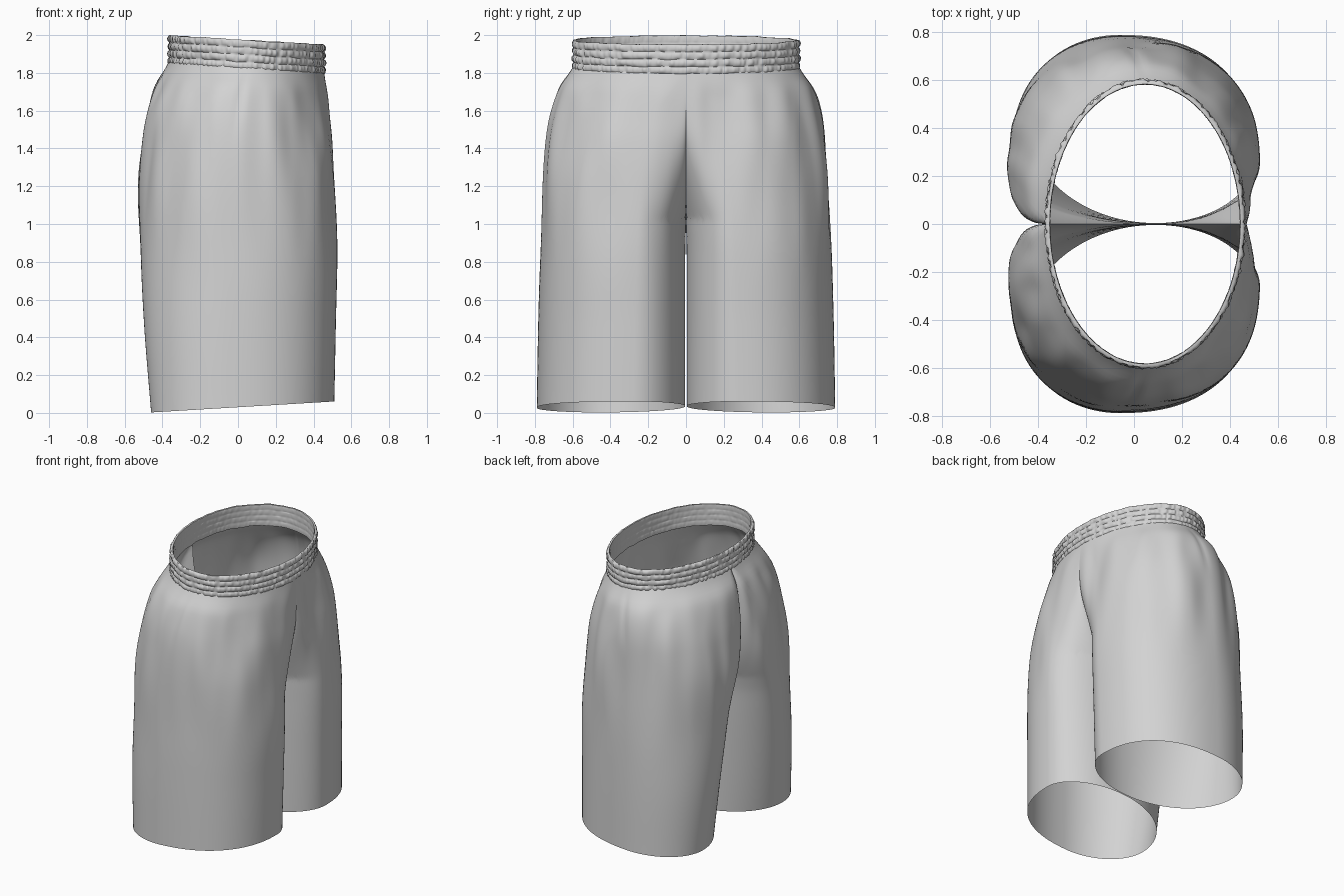
import bpy
import bmesh
from math import sin, cos, pi, asin
from mathutils import Vector, noise

cube = bpy.data.objects.get("Cube")
if cube:
    bpy.data.objects.remove(cube, do_unlink=True)

GREY = (0.65, 0.65, 0.65, 1)
fabric = bpy.data.materials.new("light grey fabric")
fabric.use_nodes = True
fabric.diffuse_color = GREY
fabric.node_tree.nodes["Principled BSDF"].inputs["Base Color"].default_value = GREY

HEM, CROTCH, WAIST = 0.03, 1.03, 1.84
CROTCH_X = 0.09
BACK_RIM = -0.365

# Height, back x, front x, y of back edge, y of front edge, x of outer side, outer y
PROFILE = [
    (0.03, -0.46, 0.51, 0.46, 0.28, -0.06, 0.79),
    (0.45, -0.495, 0.518, 0.4, 0.27, -0.06, 0.783),
    (0.85, -0.517, 0.525, 0.31, 0.26, -0.05, 0.772),
    (1.2, -0.53, 0.51, 0.22, 0.24, -0.04, 0.76),
    (1.45, -0.507, 0.495, 0.17, 0.2, -0.02, 0.741),
    (1.6, -0.475, 0.479, 0.13, 0.15, 0.0, 0.715),
    (1.72, -0.432, 0.468, 0.07, 0.08, 0.02, 0.675),
    (1.8, -0.385, 0.46, 0.02, 0.02, 0.04, 0.62),
    (1.84, -0.365, 0.455, 0.0, 0.0, 0.045, 0.595),
]


def section(h):
    """Smoothly interpolated profile row at height h."""
    i = 0
    while i < len(PROFILE) - 2 and h > PROFILE[i + 1][0]:
        i += 1
    a, b = PROFILE[i], PROFILE[i + 1]
    p, q = PROFILE[max(i - 1, 0)], PROFILE[min(i + 2, len(PROFILE) - 1)]
    d = b[0] - a[0]
    t = (h - a[0]) / d
    out = []
    for c in range(1, len(a)):
        ma = (b[c] - p[c]) / (b[0] - p[0]) * d
        mb = (q[c] - a[c]) / (q[0] - a[0]) * d
        out.append((2*t**3 - 3*t*t + 1) * a[c] + (t**3 - 2*t*t + t) * ma
                   + (3*t*t - 2*t**3) * b[c] + (t**3 - t*t) * mb)
    return out


def smoothstep(lo, hi, v):
    t = max(0.0, min(1.0, (v - lo) / (hi - lo)))
    return t * t * (3 - 2 * t)


def quarter(f, n):
    """Quarter of a superellipse, from (1, 0) at f = 0 to (0, 1) at f = 1."""
    return max(0.0, cos(f * pi / 2)) ** (2 / n), max(0.0, sin(f * pi / 2)) ** (2 / n)


def tilt(x, h):
    """Slope the hem and the waist in opposite directions."""
    return h + 0.062 * x * (1 - 2 * h / WAIST)


def cloth_point(kind, u, s, side):
    """kind is outer, front or back; u runs along the section, s up the column."""
    drop = WAIST - CROTCH
    top = WAIST if kind == "outer" else WAIST - drop * sin(u * pi / 2)
    h = HEM + (top - HEM) * s
    back, front, cy_back, cy_front, x_out, outer = section(h)
    f = 0.0
    if kind == "outer":
        is_front = u <= 0.5
        edge, cy = (front, cy_front) if is_front else (back, cy_back)
        full = 2 + 0.3 * smoothstep(WAIST, 1.2, h) if is_front else 2
        a, b = quarter(2 * u if is_front else 2 - 2 * u, full)
        x = x_out + (edge - x_out) * a
        y = cy + (outer - cy) * b
    else:
        # Inner thigh, running from the widest line to the seam
        q = max(0.0, min(1.0, (WAIST - h) / drop))
        reach = asin(q) * 2 / pi
        f = min(1.0, u / reach) if reach > 1e-6 else 0.0
        if kind == "front":
            edge, cy, full = front, cy_front, 2
            seam = CROTCH_X + (front - CROTCH_X) * (1 - q ** 3)
        else:
            edge, cy, full = back, cy_back, 2 + 1.2 * smoothstep(0.9, 1.5, h)
            seam = CROTCH_X + (BACK_RIM - CROTCH_X) * (1 - q ** 2.4)
        a, b = quarter(f, full)
        x = seam + (edge - seam) * a
        y = cy * (1 - b) + 0.004 * f * smoothstep(CROTCH, CROTCH - 0.2, h)
    # Soft vertical folds gathered under the waistband
    away = Vector((x - x_out, y - cy * 0.5, 0)).normalized()
    gather = smoothstep(0.6, 1.5, h) * smoothstep(WAIST, 1.68, h)
    amount = 0.024 * gather * noise.noise(Vector((x * 7, y * side * 7, h * 1.3)))
    if kind == "outer":
        # Pressed-in side seam
        amount -= 0.01 * gather * smoothstep(1.4, 1.7, h) * max(0, 1 - abs(u - 0.5) * 40)
    amount *= (1 - f) * min(1.0, y * 12)
    x += away.x * amount
    y = max(0.0, y + away.y * amount)
    return Vector((x, y * side, tilt(x, h)))


def finish(bm, name):
    mesh = bpy.data.meshes.new(name)
    bmesh.ops.recalc_face_normals(bm, faces=bm.faces)
    far = max(bm.faces, key=lambda face: face.calc_center_median().y)
    if far.normal.y < 0:
        bmesh.ops.reverse_faces(bm, faces=bm.faces)
    bm.to_mesh(mesh)
    bm.free()
    mesh.materials.append(fabric)
    obj = bpy.data.objects.new(name, mesh)
    bpy.context.scene.collection.objects.link(obj)
    bpy.ops.object.select_all(action="DESELECT")
    obj.select_set(True)
    bpy.context.view_layer.objects.active = obj
    bpy.ops.object.shade_smooth_by_angle(angle=pi / 3)


def add_grid(bm, columns):
    verts = [[bm.verts.new(p) for p in col] for col in columns]
    for a, b in zip(verts, verts[1:]):
        for i in range(len(a) - 1):
            bm.faces.new((a[i], b[i], b[i + 1], a[i + 1]))


# Both legs and the seat, joined along the centre seam
INNER, OUTER, ROWS = 32, 90, 70
order = [("front", k / INNER) for k in range(INNER, 0, -1)]
order += [("outer", k / OUTER) for k in range(OUTER + 1)]
order += [("back", k / INNER) for k in range(1, INNER + 1)]
bm = bmesh.new()
for side in (1, -1):
    add_grid(bm, [[cloth_point(kind, u, r / ROWS, side) for r in range(ROWS + 1)]
                  for kind, u in order])
bmesh.ops.remove_doubles(bm, verts=bm.verts, dist=0.0005)
finish(bm, "shorts_body")

# Elastic waistband: four puckered rows outside, softer ones inside
SEGMENTS, STEPS, BANDS = 480, 28, 4
HEIGHT = 0.155


def band_point(angle, t, outside):
    row = min(int(t * BANDS), BANDS - 1)
    bulge = abs(sin(pi * BANDS * t)) ** 0.7
    spot = Vector((cos(angle) * 20, sin(angle) * 29, row * 5.3))
    pucker = 0.6 + 0.9 * noise.noise(spot)
    offset = 0.012 * bulge * pucker if outside else -0.012 - 0.003 * bulge * pucker
    x = 0.046 + (0.41 + offset) * cos(angle)
    y = (0.596 + offset) * sin(angle)
    wave = 0.005 * noise.noise(spot * 0.3)
    return Vector((x, y, 1.821 - 0.06 * x + HEIGHT * t + wave))


bm = bmesh.new()
columns = []
for i in range(SEGMENTS + 1):
    angle = 2 * pi * i / SEGMENTS
    col = [band_point(angle, k / STEPS, True) for k in range(STEPS + 1)]
    col += [band_point(angle, k / STEPS, False) for k in range(STEPS, -1, -1)]
    columns.append(col + [col[0]])
add_grid(bm, columns)
bmesh.ops.remove_doubles(bm, verts=bm.verts, dist=0.00005)
finish(bm, "waistband")
